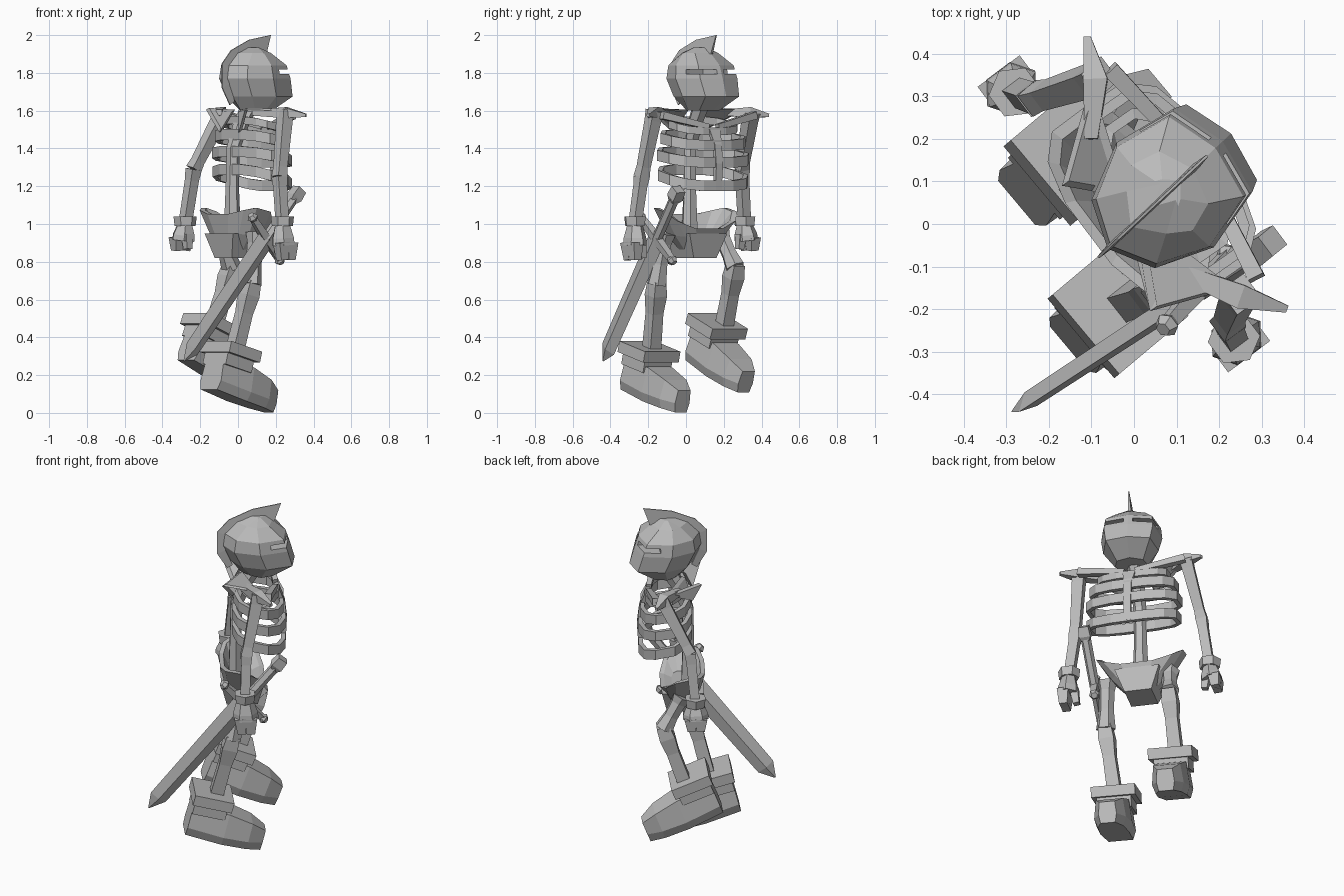
import bpy, bmesh, math
from mathutils import Vector, Matrix

if "Cube" in bpy.data.objects:
    bpy.data.objects.remove(bpy.data.objects["Cube"])

mat = bpy.data.materials.new("bone_grey")
mat.diffuse_color = (0.5, 0.5, 0.5, 1)
mat.use_nodes = True
mat.node_tree.nodes["Principled BSDF"].inputs["Base Color"].default_value = mat.diffuse_color


def loft(name, rings, m=None, closed=False):
    """Skin a list of equal point rings; cap the ends unless closed into a loop."""
    bm = bmesh.new()
    vs = [[bm.verts.new(Vector(p)) for p in r] for r in rings]
    n = len(vs[0])
    for i in range(len(vs) if closed else len(vs) - 1):
        a, b = vs[i], vs[(i + 1) % len(vs)]
        for j in range(n):
            k = (j + 1) % n
            bm.faces.new((a[j], a[k], b[k], b[j]))
    if not closed:
        bm.faces.new(vs[0])
        bm.faces.new(vs[-1])
    if m:
        bm.transform(m)
    bmesh.ops.recalc_face_normals(bm, faces=bm.faces)
    me = bpy.data.meshes.new(name)
    bm.to_mesh(me)
    bm.free()
    me.materials.append(mat)
    ob = bpy.data.objects.new(name, me)
    bpy.context.collection.objects.link(ob)
    return ob


def frame(x, y, z=0, yaw=40, pitch=0):
    return (Matrix.Translation((x, y, z)) @ Matrix.Rotation(math.radians(yaw), 4, 'Z')
            @ Matrix.Rotation(math.radians(pitch), 4, 'Y'))


def bone(name, pts, radii, sides=6, side=(0.8, 0.6, 0), flat=1.0):
    """Tapered prism through points; radius per point, flattened across 'side'."""
    pts = [Vector(p) for p in pts]
    d = (pts[-1] - pts[0]).normalized()
    s = Vector(side)
    s = (s - d * s.dot(d)).normalized()
    t = d.cross(s)
    rings = []
    for p, r in zip(pts, radii):
        ang = [2 * math.pi * (i + (0.5 if flat == 1 else 0)) / sides for i in range(sides)]
        rings.append([p + s * r * math.cos(a) + t * r * flat * math.sin(a) for a in ang])
    return loft(name, rings)


def oval(f, l, z, n=12, e=0.75, tilt=0, lift=0):
    """Boxy oval ring: f half depth, l half width, front lowered, sides lifted."""
    out = []
    for i in range(n):
        a = 2 * math.pi * (i + 0.5) / n
        c, s = math.cos(a), math.sin(a)
        out.append((f * math.copysign(abs(c) ** e, c), l * math.copysign(abs(s) ** e, s),
                    z - tilt * c + lift * s * s))
    return out


def box(name, x0, x1, y, z0, z1, m, y0=0):
    return loft(name, [[(x0, y0 - y, z), (x1, y0 - y, z), (x1, y0 + y, z), (x0, y0 + y, z)]
                       for z in (z0, z1)], m)


# Helmet: keeled octagon rings (front, back, half width, height)
HEAD = frame(0, 0, 0, 43)


def helm_ring(uf, ub, w, z):
    q = [(uf, 0), (uf - .03, .8 * w), ((uf + ub) / 2, w), (ub + .05, .65 * w)]
    full = q + [(ub, 0)] + [(x, -y) for x, y in reversed(q[1:])]
    return [(x, y, z) for x, y in full]


helmet = loft("helmet", [helm_ring(*r) for r in (
    (.21, .02, .09, 1.60), (.312, -.04, .152, 1.675), (.285, -.085, .168, 1.77),
    (.262, -.075, .16, 1.84), (.19, -.01, .105, 1.905), (.15, .06, .04, 1.935))], HEAD)
# Eye slits either side of the nose bar
for s in (-1, 1):
    cut = box("slit_cutter", .16, .4, .075, 1.793, 1.818, HEAD, s * .1)
    cut.hide_render = True
    cut.hide_viewport = True
    mod = helmet.modifiers.new("slit", 'BOOLEAN')
    mod.object = cut
    mod.operation = 'DIFFERENCE'
    mod.solver = 'EXACT'
# Crest plate along the middle of the helmet
outer = [(.236, 2.0), (.08, 1.975), (-.05, 1.92), (-.115, 1.85), (-.115, 1.72), (-.06, 1.63)]
inner = [(.2, 1.90), (.08, 1.91), (0, 1.87), (-.06, 1.83), (-.07, 1.74), (-.03, 1.65)]
loft("crest", [[(a[0], -.003, a[1]), (a[0], .003, a[1]), (b[0], .008, b[1]), (b[0], -.008, b[1])]
               for a, b in zip(outer, inner)], HEAD)

# Spine and neck
bone("spine", [(-.03, .02, .98), (-.03, .02, 1.2), (-.025, .02, 1.4), (.02, .05, 1.54), (.08, .09, 1.66)],
     [.045, .036, .036, .042, .048])

# Rib cage: closed bands, front lower than back
CHEST = frame(.075, .09, 0, 35)
for i, (z, f, l) in enumerate(((1.52, .11, .2), (1.445, .14, .245), (1.355, .15, .265), (1.245, .15, .26))):
    h = .02 if i == 0 else .028
    loft("rib_%d" % (i + 1), [oval(f - d, l - d, z + k * h, tilt=.045 if i == 3 else .03)
                              for d, k in ((0, -1), (0, 1), (.025, 1), (.025, -1))], CHEST, True)
loft("sternum", [[(f - .02, -w, z), (f + .004, -w, z), (f + .004, w, z), (f - .02, w, z)]
                 for f, w, z in ((.143, .018, 1.18), (.15, .022, 1.32), (.138, .022, 1.42), (.108, .035, 1.5))], CHEST)
# Shoulder blades and collar bones
for s, n, c in ((-1, "right", .22), (1, "left", .14)):
    tri = [(-.11, .03 * s, 1.595), (-.03, .28 * s, 1.60), (-.2, c * s, 1.605), (-.15, .09 * s, 1.485)]
    loft(n + "_shoulder_blade", [[(x + d, y, z + d * .5) for x, y, z in tri] for d in (0, .02)], CHEST)
    bone(n + "_collar_bone", [CHEST @ Vector((.09, .03 * s, 1.515)), CHEST @ Vector((.05, .3 * s, 1.575))],
         [.02, .028], 4)
# Shoulder points
bone("right_shoulder_point", [(.08, -.1, 1.59), (.25, -.17, 1.59), (.36, -.2, 1.575)], [.022, .04, .012], 4)
bone("left_shoulder_point", [(-.1, .2, 1.59), (-.09, .34, 1.59), (-.11, .44, 1.575)], [.022, .04, .012], 4)

# Arms: shoulder, elbow, wrist, fingertips
arms = {"right": ((.25, -.165, 1.60), (.22, -.235, 1.25), (.235, -.27, 1.0), (.245, -.27, .81)),
        "left": ((-.08, .345, 1.59), (-.235, .295, 1.29), (-.28, .31, 1.0), (-.295, .325, .86))}
for n, (a, b, c, d) in arms.items():
    a, b, c, d = map(Vector, (a, b, c, d))
    bone(n + "_upper_arm", [a, a.lerp(b, .15), a.lerp(b, .85), b], [.05, .045, .038, .044], 4)
    bone(n + "_forearm", [b, b.lerp(c, .2), c], [.044, .038, .036], 4)
    bone(n + "_wrist_cuff", [c - Vector((0, 0, .01)), c + Vector((0, 0, .04))], [.056, .062], 6)
    low = c.lerp(d, .6)
    bone(n + "_palm", [c, c.lerp(d, .4), low], [.045, .068, .07], 6, flat=.85)
    inn = Vector((-.57, .82, 0)) * (1 if n == "right" else -1)
    for k, o in enumerate((-.03, .03)):
        off = Vector((.8, .6, 0)) * o - inn * .02
        bone(n + "_finger_%d" % k, [low + off - (low - c) * .15, d + off * .8], [.045, .032], 4)
    bone(n + "_thumb", [c.lerp(d, .4) + inn * .03, c.lerp(d, .95) + inn * .05], [.034, .024], 4)

# Pelvis bowl with raised wings, and the tapered block below it
PEL = frame(-.01, .05, 0, 37)
loft("pelvis", [oval(.06, .09, .86), oval(.1, .165, .94, tilt=.01),
                oval(.125, .25, 1.01, tilt=.04, lift=.07), oval(.1, .22, 1.01, tilt=.04, lift=.07),
                oval(.06, .13, .97)], PEL)
loft("pelvis_block", [[(-f, -w, z), (f, -w, z), (f, w, z), (-f, w, z)]
                      for f, w, z in ((.085, .075, .82), (.115, .125, .95))], PEL)

# Legs: hip, knee, ankle
legs = {"right": ((.1, -.11, .95), (.07, -.155, .68), (-.025, -.185, .3)),
        "left": ((-.1, .18, .95), (-.035, .26, .77), (-.14, .195, .42))}
for n, (a, b, c) in legs.items():
    a, b, c = map(Vector, (a, b, c))
    bone(n + "_thigh", [a, a.lerp(b, .2), a.lerp(b, .6), b], [.06, .045, .042, .055], 6)
    bone(n + "_shin", [b + (b - c) * .05, b.lerp(c, .15), b.lerp(c, .4), c], [.05, .06, .048, .052], 4)

# Boots: sections along the foot, then shaft and cuff, pitched toe-down
for n, heel, pitch in (("right", (-.152, -.292, .113), 15), ("left", (-.275, .05, .268), 22)):
    m = frame(*heel, 40, pitch)
    secs = ((-.005, .085, .01, .18), (.2, .1, 0, .185), (.34, .088, 0, .155), (.425, .05, .0, .12))
    loft(n + "_boot", [[(f, -.8 * w, b), (f, -w, b + .05), (f, -.85 * w, t), (f, .85 * w, t), (f, w, b + .05), (f, .8 * w, b)]
                       for f, w, b, t in secs], m)
    box(n + "_boot_shaft", -.005, .18, .095, .15, .225, m)
    box(n + "_boot_cuff", -.02, .2, .122, .212, .272, m)

# Sword hanging at the right hip
pommel, tip = Vector((.31, -.05, 1.16)), Vector((-.286, -.44, .275))
mid = pommel.lerp(tip, .27)
g = Vector((.07, .08, -.11))
bone("sword_blade", [mid, mid.lerp(tip, .9), tip], [.06, .052, .004], 4, g, .42)
bone("sword_grip", [mid, pommel], [.028, .028], 6)
bone("sword_pommel", [pommel.lerp(mid, .16), pommel.lerp(mid, .08), pommel.lerp(mid, -.1)], [.03, .045, .04], 4)
bone("sword_guard", [mid - g, mid, mid + g], [.022, .03, .022], 4)
for s in (-1, 1):
    bone("guard_knob", [mid + g * s * .9, mid + g * s * 1.02, mid + g * s * 1.16], [.018, .03, .018], 6)
